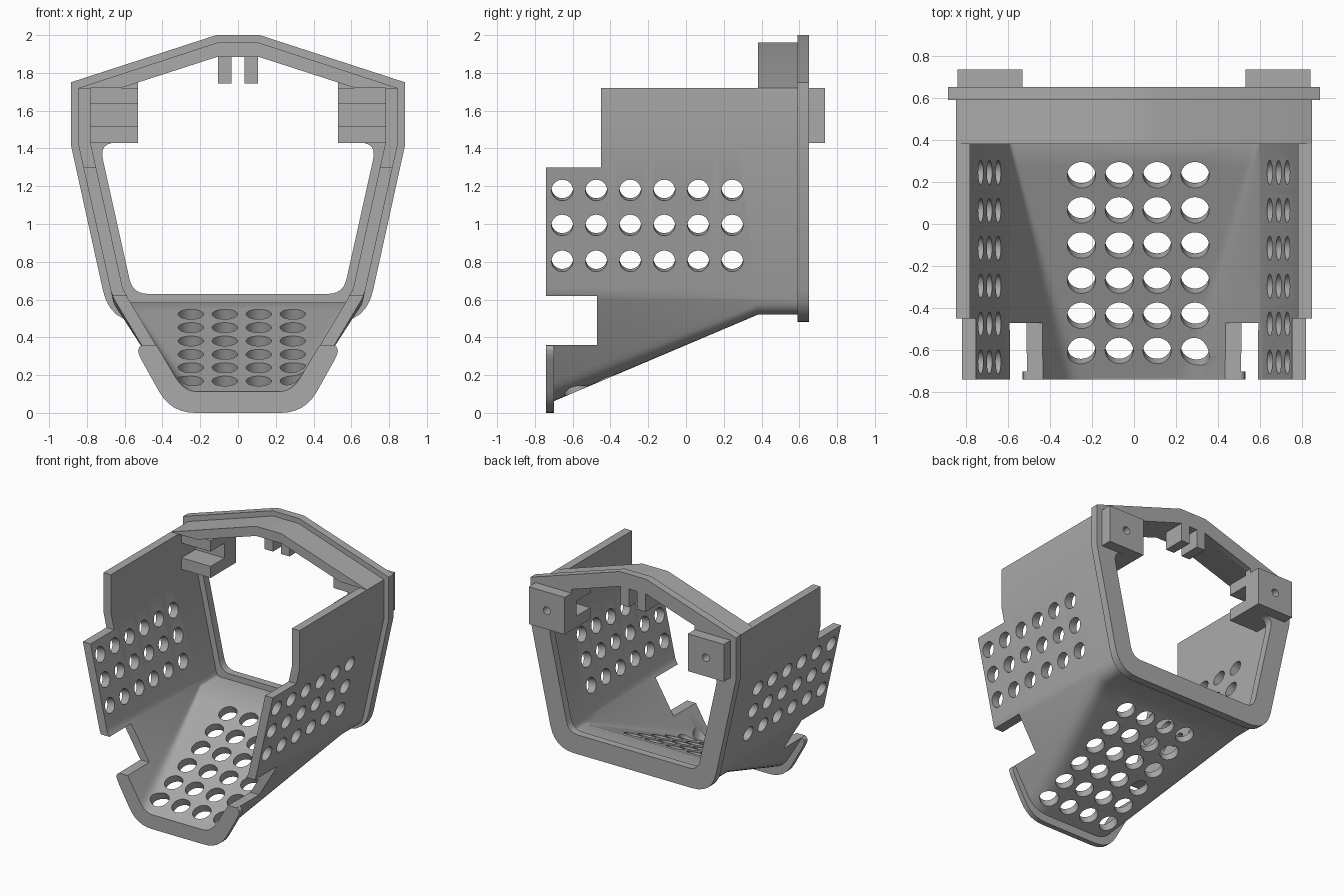
import bpy, bmesh, math
from mathutils import Vector, Matrix

cube = bpy.data.objects.get("Cube")
if cube:
    bpy.data.objects.remove(cube)

grey = bpy.data.materials.new("plain grey")
grey.use_nodes = True
grey.diffuse_color = (0.4, 0.4, 0.4, 1)
grey.node_tree.nodes["Principled BSDF"].inputs["Base Color"].default_value = (0.4, 0.4, 0.4, 1)


def rounded(points, steps=6):
    """Polyline with corners (x, z, d) replaced by curves starting d from the corner."""
    out = []
    for i, p in enumerate(points):
        c = Vector(p[:2])
        if len(p) == 2:
            out.append(c)
            continue
        a = c + (Vector(points[i - 1][:2]) - c).normalized() * p[2]
        b = c + (Vector(points[i + 1][:2]) - c).normalized() * p[2]
        for k in range(steps + 1):
            t = k / steps
            out.append(a * (1 - t) ** 2 + c * 2 * t * (1 - t) + b * t * t)
    return out


def both_sides(half):
    return half + [Vector((-p.x, p.y)) for p in reversed(half)]


def rect(x0, x1, z0, z1):
    return [Vector(p) for p in ((x0, z0), (x1, z0), (x1, z1), (x0, z1))]


def select(obj):
    bpy.ops.object.select_all(action="DESELECT")
    obj.select_set(True)
    bpy.context.view_layer.objects.active = obj


def finish(obj):
    obj.data.materials.clear()
    obj.data.materials.append(grey)
    select(obj)
    bpy.ops.object.shade_smooth_by_angle(angle=math.radians(30))


def prism(name, loops, y0, y1):
    """Extrude front-view loops from y0 to y1; later loops are holes."""
    curve = bpy.data.curves.new(name, "CURVE")
    curve.dimensions = "2D"
    curve.fill_mode = "BOTH"
    curve.extrude = (y1 - y0) / 2
    for loop in loops:
        spline = curve.splines.new("POLY")
        spline.points.add(len(loop) - 1)
        for sp, p in zip(spline.points, loop):
            sp.co = (p.x, p.y, 0, 1)
        spline.use_cyclic_u = True
    obj = bpy.data.objects.new(name, curve)
    bpy.context.collection.objects.link(obj)
    obj.location.y = (y0 + y1) / 2
    obj.rotation_euler.x = math.pi / 2
    select(obj)
    bpy.ops.object.convert(target="MESH")
    finish(bpy.context.object)


def inset(path, d):
    """Offset an open profile towards its inside."""
    out = []
    for i, p in enumerate(path):
        e1 = (p - path[i - 1]).normalized() if i else None
        e2 = (path[i + 1] - p).normalized() if i + 1 < len(path) else None
        e1, e2 = e1 or e2, e2 or e1
        n = Vector((e1.y, -e1.x)) + Vector((e2.y, -e2.x))
        n.normalize()
        out.append(p + n * d / max(0.5, n.dot(Vector((e1.y, -e1.x)))))
    return out


# Shell: lofted from a flat-bottomed rear section to a deep tapering front one
wall = [(0.845, 1.72), (0.845, 1.42), (0.67, 0.63, 0.03)]
rear = both_sides(rounded(wall + [(0.645, 0.52, 0.08), (0, 0.52)])[:-1])
front = both_sides(rounded(wall + [(0.32, 0.045, 0.12), (0, 0.045)])[:-1])
sections = [(-0.74 + 1.12 * k / 10, k / 10) for k in range(11)] + [(0.6, 1)]
bm = bmesh.new()
rows = []
for y, t in sections:
    outer = [f.lerp(r, t) for f, r in zip(front, rear)]
    rows.append([[bm.verts.new((p.x, y, p.y)) for p in path]
                 for path in (outer, inset(outer, 0.065))])
n = len(front)
for a, b in zip(rows, rows[1:]):
    for side in (0, 1):
        for i in range(n - 1):
            bm.faces.new((a[side][i], a[side][i + 1], b[side][i + 1], b[side][i]))
    for i in (0, n - 1):
        bm.faces.new((a[0][i], b[0][i], b[1][i], a[1][i]))
for o, i_ in (rows[0], rows[-1]):
    for i in range(n - 1):
        bm.faces.new((o[i], o[i + 1], i_[i + 1], i_[i]))
bmesh.ops.recalc_face_normals(bm, faces=bm.faces)
mesh = bpy.data.meshes.new("shell")
bm.to_mesh(mesh)
bm.free()
shell = bpy.data.objects.new("shell", mesh)
bpy.context.collection.objects.link(shell)

# Cutter: wall steps, side notches, vent holes in walls and floor
bm = bmesh.new()


def cut_box(y0, y1, z0, z1):
    size = Matrix.Diagonal((3, y1 - y0, z1 - z0, 1))
    bmesh.ops.create_cube(bm, size=1, matrix=Matrix.Translation((0, (y0 + y1) / 2, (z0 + z1) / 2)) @ size)


def cut_hole(centre, axis, radius):
    turn = Vector(axis).to_track_quat("Z", "Y").to_matrix().to_4x4()
    bmesh.ops.create_cone(bm, cap_ends=True, segments=32, radius1=radius, radius2=radius,
                          depth=0.3, matrix=Matrix.Translation(centre) @ turn)


cut_box(-1, -0.45, 1.3, 2)
cut_box(-1, -0.47, 0.36, 0.62)
for row in range(6):
    for z in (0.81, 1.0, 1.185):
        for s in (-1, 1):
            x = 0.64 + (z - 0.63) * 0.222
            cut_hole((s * x, -0.655 + 0.18 * row, z), (s, 0, -0.222), 0.057)
    for col in range(4):
        y = -0.59 + 0.167 * row
        cut_hole((-0.25 + 0.18 * col, y, 0.39 + 0.424 * (y - 0.0)), (0, -0.39, 0.92), 0.067)
mesh = bpy.data.meshes.new("cutter")
bm.to_mesh(mesh)
bm.free()
cutter = bpy.data.objects.new("cutter", mesh)
bpy.context.collection.objects.link(cutter)
cutter.hide_render = True
mod = shell.modifiers.new("cuts", "BOOLEAN")
mod.operation = "DIFFERENCE"
mod.solver = "EXACT"
mod.object = cutter
select(shell)
bpy.ops.object.modifier_apply(modifier="cuts")
bpy.data.objects.remove(cutter)
finish(shell)

# Rear frame
frame_outer = rounded([(0.115, 2), (0.885, 1.75), (0.885, 1.42), (0.678, 0.48, 0.17), (0, 0.48)])[:-1]
frame_inner = rounded([(0.11, 1.885), (0.53, 1.75), (0.53, 1.43), (0.735, 1.43, 0.09),
                       (0.557, 0.63, 0.08), (0, 0.63)])[:-1]
prism("rear_frame", [both_sides(frame_outer), both_sides(frame_inner)], 0.59, 0.65)

# Roof band joining the wall tops
roof_outer = rounded([(0.845, 1.72), (0.11, 1.96)])
roof_inner = rounded([(0.62, 1.72), (0.11, 1.885)])
prism("roof_band", [both_sides(roof_outer) + both_sides(roof_inner)[::-1]], 0.38, 0.6)

# Front lip
lip_outer = rounded([(0.44, 0.36), (0.535, 0.36, 0.045), (0.525, 0.305, 0.03), (0.355, 0, 0.13), (0, 0)])[:-1]
lip_inner = rounded([(0.43, 0.345), (0.3, 0.112, 0.09), (0, 0.112)])[:-1]
prism("front_lip", [both_sides(lip_outer) + both_sides(lip_inner)[::-1]], -0.74, -0.7)

# Mounting blocks with bolt holes, their flanges, and the two roof prongs
for s, side in ((1, "left"), (-1, "right")):
    def span(a, b):
        return sorted((s * a, s * b))

    hole = [Vector((s * 0.685 + 0.03 * math.cos(k * math.pi / 10), 1.575 + 0.03 * math.sin(k * math.pi / 10)))
            for k in range(20)]
    prism(side + "_mount_plate", [rect(*span(0.53, 0.84), 1.43, 1.72), hole], 0.64, 0.735)
    prism(side + "_upper_flange", [rect(*span(0.53, 0.78), 1.635, 1.72)], 0.42, 0.65)
    prism(side + "_lower_flange", [rect(*span(0.53, 0.78), 1.43, 1.52)], 0.42, 0.65)
    prism(side + "_prong", [rect(*span(0.035, 0.107), 1.745, 1.9)], 0.48, 0.65)
